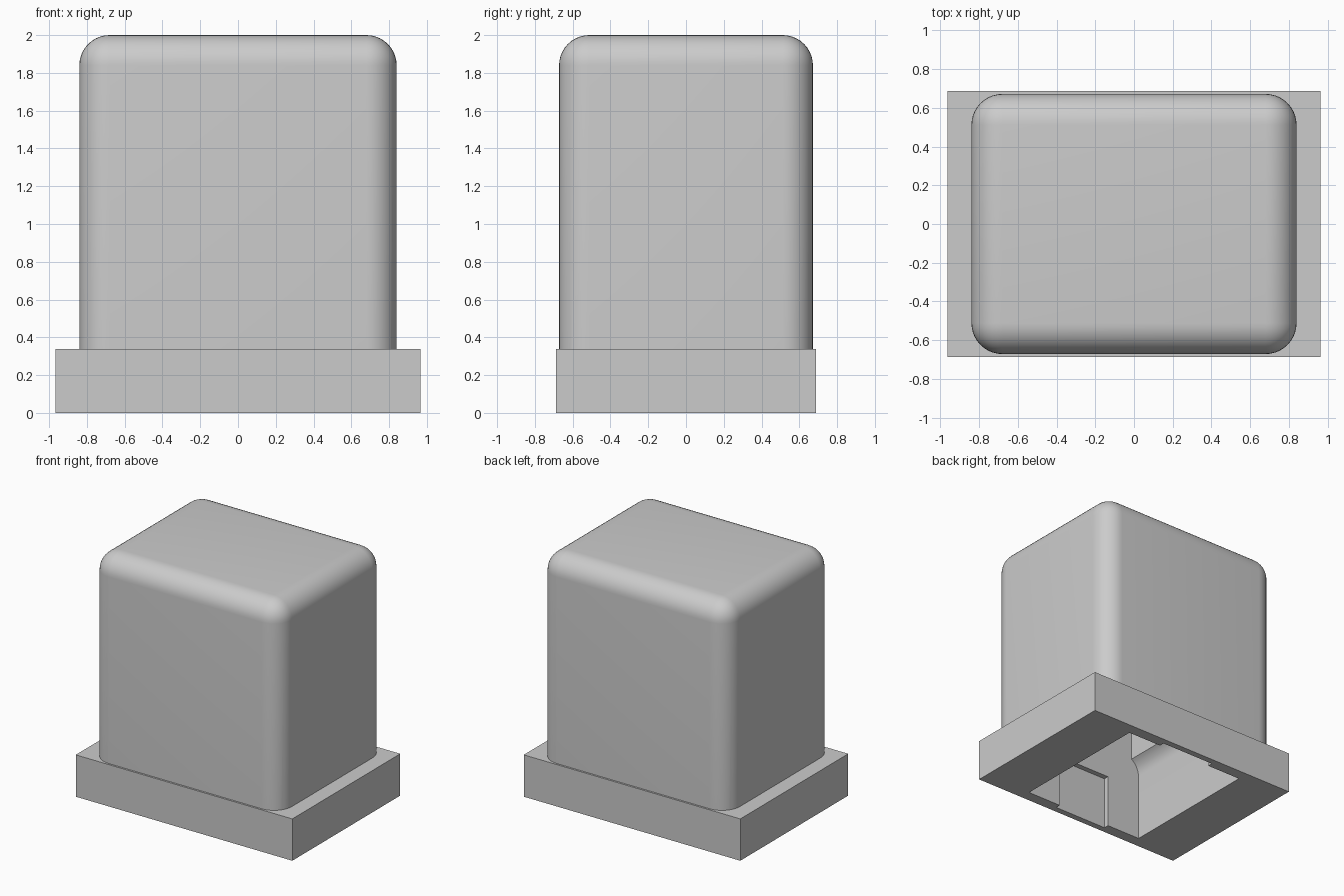
import bpy, bmesh, math

old = bpy.data.objects.get("Cube")
if old:
    bpy.data.objects.remove(old, do_unlink=True)

grey = bpy.data.materials.new("light_grey")
grey.use_nodes = True
COLOUR = (0.6, 0.6, 0.6, 1)
grey.diffuse_color = COLOUR
grey.node_tree.nodes["Principled BSDF"].inputs["Base Color"].default_value = COLOUR


def make_object(name, bm):
    bmesh.ops.recalc_face_normals(bm, faces=bm.faces[:])
    mesh = bpy.data.meshes.new(name)
    bm.to_mesh(mesh)
    bm.free()
    mesh.materials.append(grey)
    obj = bpy.data.objects.new(name, mesh)
    bpy.context.collection.objects.link(obj)
    return obj


def prism(name, profile, half_depth, radius=0):
    """Extrude an x-z profile along y; optionally round all but the lowest edges."""
    bm = bmesh.new()
    face = bm.faces.new([bm.verts.new((x, -half_depth, z)) for x, z in profile])
    new = bmesh.ops.extrude_face_region(bm, geom=[face])["geom"]
    verts = [v for v in new if isinstance(v, bmesh.types.BMVert)]
    bmesh.ops.translate(bm, verts=verts, vec=(0, 2 * half_depth, 0))
    if radius:
        floor = min(z for x, z in profile) + 0.001
        edges = [e for e in bm.edges if max(v.co.z for v in e.verts) > floor]
        bmesh.ops.bevel(bm, geom=edges, offset=radius, segments=10,
                        profile=0.5, affect='EDGES')
    return make_object(name, bm)


def box(name, hx, hy, z0, z1, radius=0):
    return prism(name, [(-hx, z0), (hx, z0), (hx, z1), (-hx, z1)], hy, radius)


def combine(target, tool, operation):
    mod = target.modifiers.new(tool.name, 'BOOLEAN')
    mod.operation, mod.object, mod.solver = operation, tool, 'EXACT'
    bpy.context.view_layer.objects.active = target
    bpy.ops.object.modifier_apply(modifier=mod.name)
    bpy.data.objects.remove(tool, do_unlink=True)


# Rounded housing standing on a square-edged base
housing = box("housing", 0.84, 0.672, 0.2, 2.0, 0.16)
combine(housing, box("base", 0.965, 0.687, 0, 0.337), 'UNION')

# Hollow: wide mouth curving in to a narrower, deeper pocket
mouth, pocket, spring, r = 0.545, 0.475, 0.54, 0.16
end = math.acos((r - mouth + pocket) / r)
half = [(mouth, -0.1)]
for i in range(9):
    a = end * i / 8
    half.append((mouth - r + r * math.cos(a), spring + r * math.sin(a)))
half.append((pocket, 1.75))
outline = half + [(-x, z) for x, z in reversed(half)]
combine(housing, prism("hollow", outline, 0.595), 'DIFFERENCE')

# Shallow clip recesses in the front and back walls
combine(housing, box("clip_recess", 0.24, 0.637, -0.1, 0.43), 'DIFFERENCE')

bpy.ops.object.select_all(action='DESELECT')
housing.select_set(True)
bpy.context.view_layer.objects.active = housing
bpy.ops.object.shade_smooth_by_angle(angle=math.radians(25))
